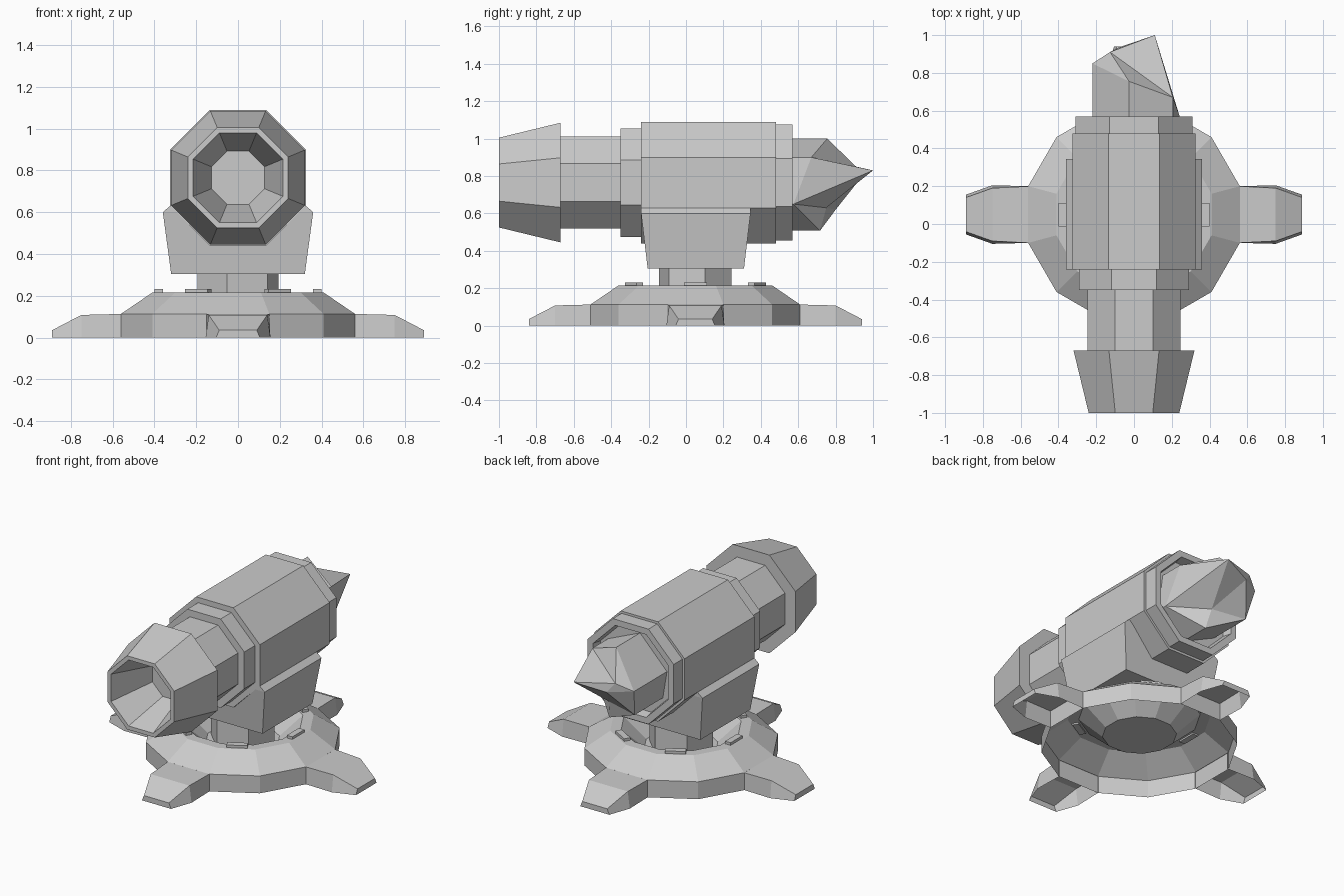
import bpy, bmesh
from math import sin, cos, pi, radians

if "Cube" in bpy.data.objects:
    bpy.data.objects.remove(bpy.data.objects["Cube"])

CY = 0.05    # centre of the stand in y
AXIS = 0.765  # height of the barrel axis


def make(name, verts, faces):
    me = bpy.data.meshes.new(name)
    me.from_pydata(verts, [], faces)
    bm = bmesh.new()
    bm.from_mesh(me)
    bmesh.ops.recalc_face_normals(bm, faces=bm.faces)
    bm.to_mesh(me)
    bm.free()
    ob = bpy.data.objects.new(name, me)
    bpy.context.collection.objects.link(ob)
    return ob


def loft(name, loops, cap_start=True, cap_end=True, closed=True):
    """Bridge equal-length loops of points into a skin."""
    n = len(loops[0])
    verts = [p for lp in loops for p in lp]
    faces = []
    for i in range(len(loops) - 1):
        for j in range(n if closed else n - 1):
            k = (j + 1) % n
            faces.append((i*n + j, i*n + k, (i+1)*n + k, (i+1)*n + j))
    if cap_start:
        faces.append(tuple(range(n)))
    if cap_end:
        faces.append(tuple(range((len(loops)-1)*n, len(loops)*n)))
    return make(name, verts, faces)


def ring_y(y, apothem):
    r = apothem / cos(pi/8)
    return [(r*cos(pi/8 + i*pi/4), y, AXIS + r*sin(pi/8 + i*pi/4)) for i in range(8)]


def ring_z(z, r, n, start):
    return [(r*cos(start + i*2*pi/n), CY + r*sin(start + i*2*pi/n), z) for i in range(n)]


# Barrel: octagonal profile from the bore floor, over the outside, to the rear recess
profile = [(-0.70, 0.127), (-1.0, 0.215), (-1.0, 0.24), (-0.67, 0.32), (-0.67, 0.245),
           (-0.35, 0.245), (-0.35, 0.29), (-0.24, 0.29), (-0.24, 0.325), (0.48, 0.325),
           (0.48, 0.31), (0.57, 0.31), (0.57, 0.27), (0.51, 0.26)]
loft("barrel", [ring_y(y, a) for y, a in profile])

# Faceted crystal at the rear: side prism plus a broken tip
side = [(-0.026, 0.755, 1.0), (0.206, 0.67, 0.90), (0.24, 0.575, 0.65),
        (0.05, 0.717, 0.508), (-0.19, 0.80, 0.62), (-0.22, 0.85, 0.80)]
tip = [(-0.127, 0.91, 0.85), (0.11, 1.0, 0.83), (-0.08, 0.935, 0.79), (0.03, 0.75, 0.63)]
verts = [(x, 0.5, z) for x, y, z in side] + side + tip
faces = [(i, (i+1) % 6, (i+1) % 6 + 6, i + 6) for i in range(6)]
T, A, R, F, L, D, C, E, H, G = range(6, 16)
faces += [(D, T, C), (T, A, C), (C, A, E), (A, R, E), (E, R, G), (R, F, G),
          (F, L, G), (G, L, H), (G, H, E), (L, D, H), (D, C, H), (C, E, H)]
make("rear_crystal", verts, faces)


# Cradle under the barrel
def rect(z, hx, y0, y1):
    return [(-hx, y0, z), (hx, y0, z), (hx, y1, z), (-hx, y1, z)]


loft("cradle", [rect(0.305, 0.32, -0.205, 0.31), rect(0.60, 0.36, -0.24, 0.345),
                rect(0.63, 0.325, -0.24, 0.345)])

# Six-sided post
loft("post", [ring_z(0.09, 0.20, 6, radians(15)), ring_z(0.31, 0.20, 6, radians(15))])

# Twelve-sided base shell with a dished centre, open underneath
loft("base", [ring_z(z, r, 12, radians(15)) for z, r in
              [(0, 0.58), (0.113, 0.58), (0.215, 0.425), (0.215, 0.36), (0.09, 0.22)]],
     cap_start=False)


def turned(points, a):
    return [(x*cos(a) - y*sin(a), CY + x*sin(a) + y*cos(a), z) for x, y, z in points]


# Four feet, open underneath
for i in range(4):
    sections = [(0.555, 0.15, 0.15, 0.113), (0.75, 0.155, 0.14, 0.108), (0.89, 0.105, 0.09, 0.035)]
    loops = [turned([(r, -b, 0), (r, -t, h), (r, t, h), (r, b, 0)], i*pi/2)
             for r, b, t, h in sections]
    loft(f"foot_{i+1}", loops, cap_start=False, closed=False)

# Six small pads on the base rim
for i in range(6):
    loops = [turned([(0.36, -0.062, z), (0.40, -0.062, z), (0.40, 0.062, z), (0.36, 0.062, z)],
                    i*pi/3) for z in (0.205, 0.232)]
    loft(f"rim_pad_{i+1}", loops)
